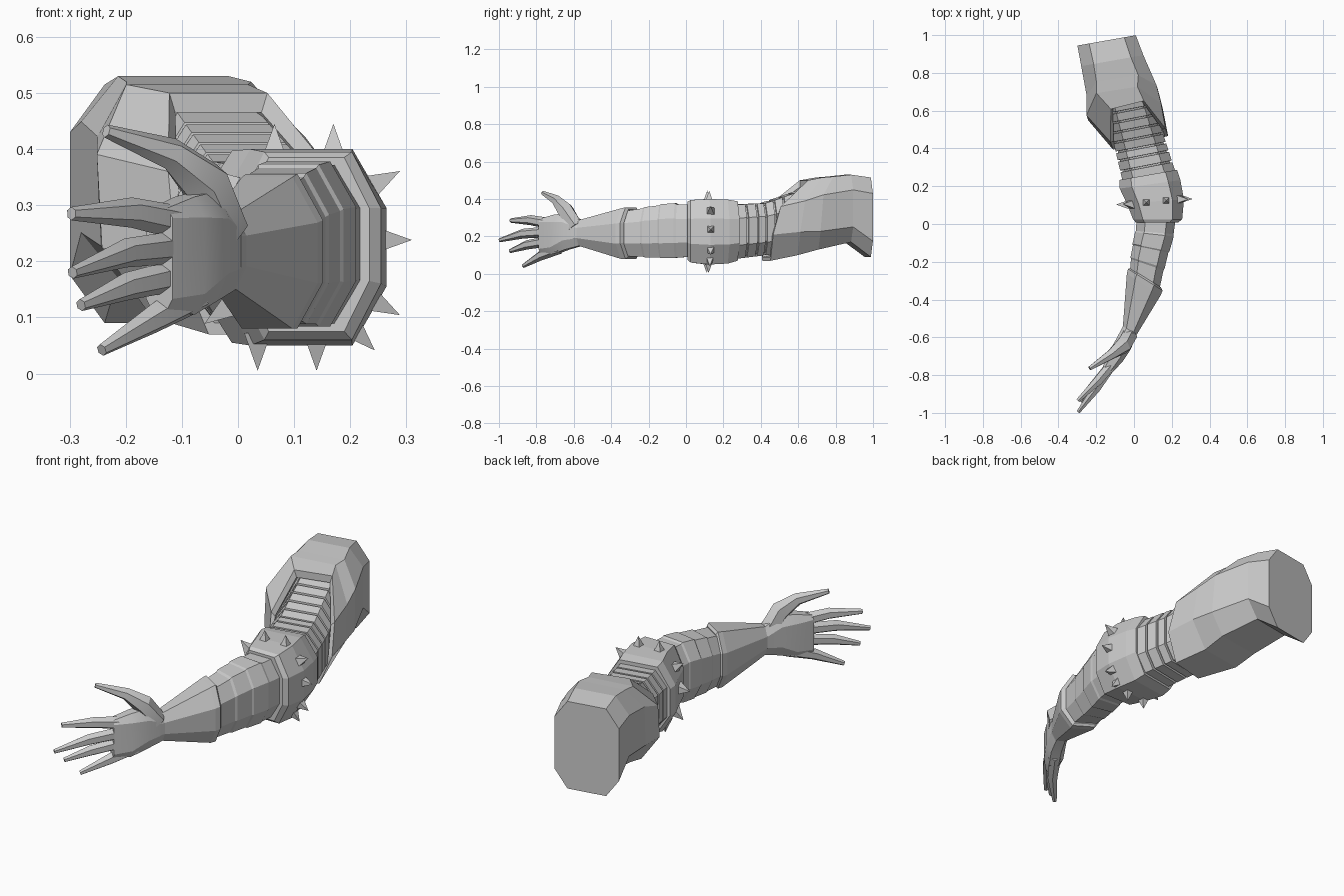
import bpy, bmesh, math
from mathutils import Vector

if "Cube" in bpy.data.objects:
    bpy.data.objects.remove(bpy.data.objects["Cube"])

grey = bpy.data.materials.new("plain grey")
grey.diffuse_color = (0.6, 0.6, 0.6, 1)
grey.use_nodes = True
grey.node_tree.nodes["Principled BSDF"].inputs["Base Color"].default_value = grey.diffuse_color


def finish(name, bm, smooth=0):
    bmesh.ops.recalc_face_normals(bm, faces=bm.faces)
    me = bpy.data.meshes.new(name)
    bm.to_mesh(me)
    bm.free()
    me.materials.append(grey)
    ob = bpy.data.objects.new(name, me)
    bpy.context.collection.objects.link(ob)
    if smooth:
        bpy.ops.object.select_all(action='DESELECT')
        ob.select_set(True)
        bpy.context.view_layer.objects.active = ob
        bpy.ops.object.shade_smooth_by_angle(angle=math.radians(smooth))
    return ob


def skin(bm, rings):
    """Bridge rings of points and cap both ends."""
    vs = [[bm.verts.new(p) for p in r] for r in rings]
    n = len(vs[0])
    for a, b in zip(vs, vs[1:]):
        for i in range(n):
            bm.faces.new((a[i], a[(i + 1) % n], b[(i + 1) % n], b[i]))
    bm.faces.new(vs[0])
    bm.faces.new(vs[-1])


def octagon(x, y, z0, z1, hw, tilt, a=.55, b=.45, lean=0):
    """Upright eight-sided section; lean pushes its top back along the arm."""
    cz, hz, t = (z0 + z1) / 2, (z1 - z0) / 2, math.radians(tilt)
    pts = []
    for u, v in ((a, 1), (1, b), (1, -b), (a, -1), (-a, -1), (-1, -b), (-1, b), (-a, 1)):
        l = lean * (1 if v == 1 else .2 if v == b else 0)
        pts.append((x + u * hw * math.cos(t) - .35 * l,
                    y + u * hw * math.sin(t) + l, cz + v * hz))
    return pts


def loft(name, sections, smooth=0):
    bm = bmesh.new()
    skin(bm, [octagon(*s) for s in sections])
    return finish(name, bm, smooth)


def tube(name, path, sides=6, smooth=0):
    """Tapered finger through (x, y, z, radius) points."""
    bm, rings = bmesh.new(), []
    P = [Vector(p[:3]) for p in path]
    for i, p in enumerate(P):
        d = (P[min(i + 1, len(P) - 1)] - P[max(i - 1, 0)]).normalized()
        s = d.cross(Vector((0, 0, 1))).normalized()
        u = s.cross(d)
        rings.append([p + path[i][3] * (s * math.cos(k) + u * math.sin(k))
                      for k in (math.tau * (j + .5) / sides for j in range(sides))])
    skin(bm, rings)
    return finish(name, bm, smooth)


# Upper arm sleeve: thick rim, open over the inner elbow
loft("upper_arm_sleeve", [
    (-.145, .972, .09, .515, .157, 10, .6, .6),
    (-.115, .865, .17, .53, .167, 10, .6, .55),
    (-.06, .69, .13, .52, .187, 9, .6, .5, .08),
    (-.045, .58, .10, .515, .2, 9, .55, .4, .13),
    (.035, .43, .07, .50, .15, 14, .6, .35, .2),
    (.035, .43, .09, .465, .132, 14, .6, .35, .2),
    (.005, .52, .11, .465, .13, 14, .6, .35, .2),
])

# Ribbed elbow lining: stepped bands rising under the sleeve opening
bands = [(.25, .30), (.31, .355), (.365, .40), (.41, .45),
         (.46, .50), (.51, .55), (.56, .60), (.61, .66), (.67, .71)]
ribs = []
for y0, y1 in bands:
    for y, k in ((y0, 0), (y1, 0), (y1 + .001, .012), (y1 + .009, .012)):
        f = (y - .25) / .41
        top = .37 + .02 * f + .075 * max(0, (f - .4) / .6)
        ribs.append((.08 - .115 * f, y, .08 + .05 * f + k, top - k,
                     .142 - .018 * f - k, 11, .6, .5))
loft("elbow_ribs", ribs)

# Spiked band
loft("spiked_band", [
    (.122, .008, .075, .385, .112, 0, .6, .42),
    (.125, .025, .06, .395, .13, 0, .6, .4),
    (.113, .12, .05, .40, .152, 4, .6, .4),
    (.085, .21, .055, .397, .162, 8, .6, .4),
    (.075, .26, .07, .388, .155, 10, .6, .4),
])
spikes = [(.065, .39, 90), (.17, .39, 90), (.24, .335, 28), (.255, .238, 0), (.24, .13, -28),
          (.205, .08, -45), (.14, .06, -90), (.035, .06, -90),
          (-.015, .12, 215), (-.04, .235, 180), (-.015, .335, 145)]
bm = bmesh.new()
for x, z, ang in spikes:
    t = math.radians(ang)
    d, s = Vector((math.cos(t), 0, math.sin(t))), Vector((-math.sin(t), 0, math.cos(t)))
    c = Vector((x, .117 + .1 * (x - .1), z))
    base = [c + .024 * (s * i + Vector((0, j, 0))) - d * .012
            for i, j in ((1, 1), (-1, 1), (-1, -1), (1, -1))]
    vs = [bm.verts.new(p) for p in base]
    tip = bm.verts.new(c + d * .055)
    bm.faces.new(vs)
    for i in range(4):
        bm.faces.new((vs[i], vs[(i + 1) % 4], tip))
finish("spikes", bm)

# Forearm in shallow overlapping plates
loft("forearm", [
    (.118, .04, .09, .372, .104, 0),
    (.11, -.045, .088, .372, .1, -5),
    (.108, -.055, .084, .378, .103, -6),
    (.09, -.125, .084, .372, .1, -11),
    (.088, -.132, .088, .366, .096, -12),
    (.072, -.205, .088, .357, .095, -18),
    (.07, -.215, .092, .35, .091, -19),
    (.055, -.31, .095, .335, .09, -30),
])

# Glove cuff tapering to the wrist
loft("glove_cuff", [
    (.062, -.285, .09, .345, .095, -32, .5, .4),
    (.06, -.295, .08, .356, .108, -32, .5, .4),
    (.052, -.32, .08, .35, .106, -32, .5, .4),
    (-.022, -.565, .15, .287, .042, -28, .5, .4),
    (-.03, -.585, .15, .287, .042, -30, .5, .4),
])

# Hand
loft("palm", [
    (-.022, -.562, .15, .287, .042, -28, .5, .4),
    (-.055, -.635, .13, .325, .047, -34, .5, .5),
    (-.095, -.70, .105, .315, .045, -37, .5, .65),
    (-.14, -.77, .115, .295, .03, -38, .6, .8),
], 25)
fingers = {
    "thumb": [(-.025, -.59, .25, .045), (-.06, -.645, .34, .046),
              (-.12, -.69, .392, .029), (-.235, -.765, .432, .012)],
    "index_finger": [(-.11, -.735, .27, .03), (-.19, -.83, .287, .027), (-.297, -.935, .285, .012)],
    "middle_finger": [(-.12, -.75, .224, .029), (-.20, -.87, .215, .026), (-.295, -.995, .18, .011)],
    "ring_finger": [(-.115, -.74, .174, .028), (-.20, -.85, .155, .025), (-.28, -.94, .122, .011)],
    "little_finger": [(-.08, -.675, .14, .034), (-.15, -.775, .098, .026), (-.243, -.87, .042, .011)],
}
for name, path in fingers.items():
    tube(name, path, smooth=25)
